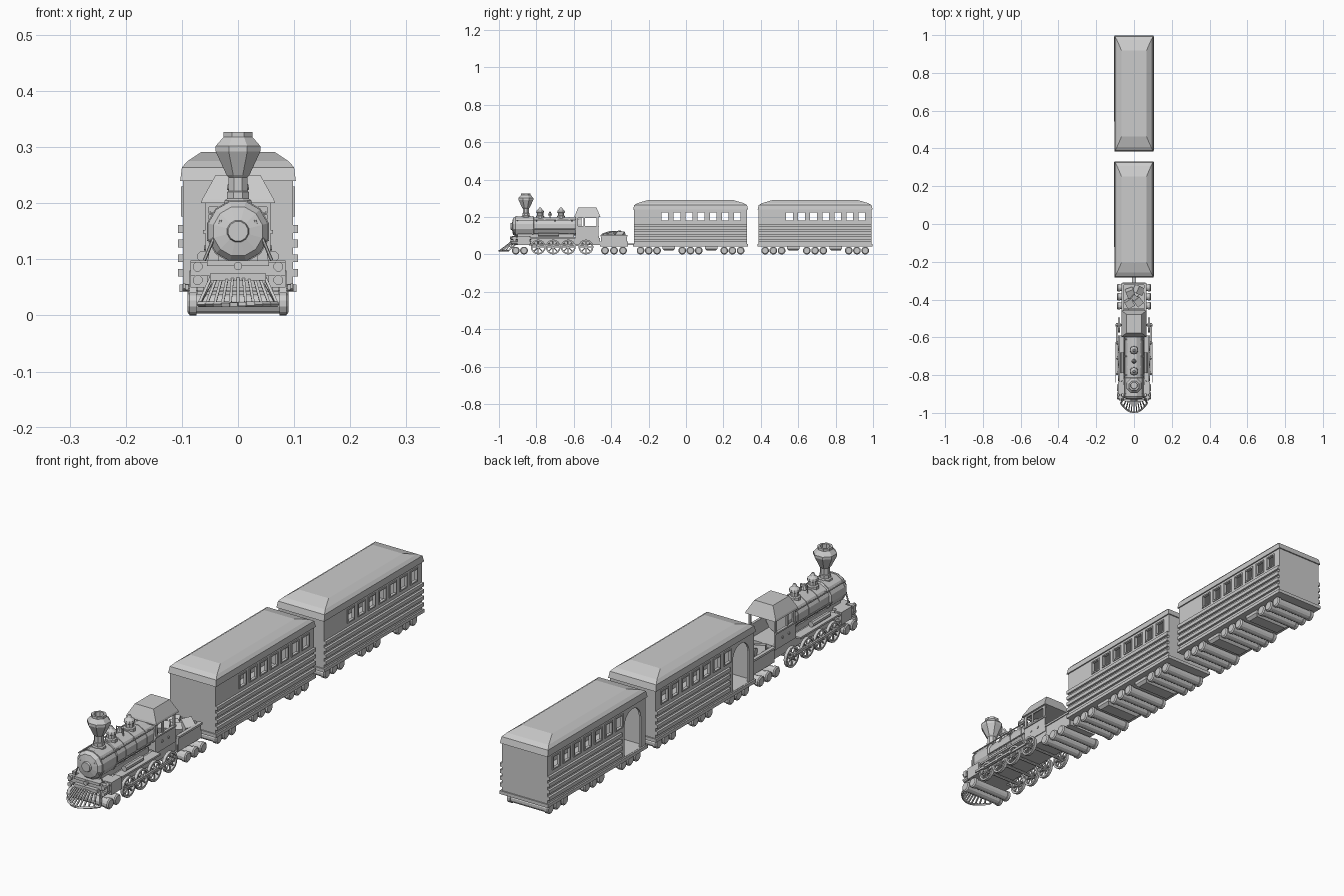
import bpy, bmesh, math, random
from mathutils import Vector, Matrix

if "Cube" in bpy.data.objects:
    bpy.data.objects.remove(bpy.data.objects["Cube"])
random.seed(4)

def make(name, bm):
    bmesh.ops.recalc_face_normals(bm, faces=bm.faces)
    me = bpy.data.meshes.new(name)
    bm.to_mesh(me)
    bm.free()
    ob = bpy.data.objects.new(name, me)
    bpy.context.collection.objects.link(ob)
    return ob

def loft(bm, rings):
    vs = [[bm.verts.new(p) for p in r] for r in rings]
    n = len(vs[0])
    for a, b in zip(vs, vs[1:]):
        for i in range(n):
            bm.faces.new((a[i], a[(i + 1) % n], b[(i + 1) % n], b[i]))
    bm.faces.new(vs[0][::-1])
    bm.faces.new(vs[-1])

def layers(bm, rows):  # stacked rectangles: half width, y0, y1, z
    loft(bm, [[(-h, a, z), (h, a, z), (h, b, z), (-h, b, z)] for h, a, b, z in rows])

def box(bm, x0, x1, y0, y1, z0, z1):
    loft(bm, [[(x0, y0, z), (x1, y0, z), (x1, y1, z), (x0, y1, z)] for z in (z0, z1)])

def lathe(bm, profile, origin=(0, 0, 0), axis=(0, 0, 1), n=8):  # (radius, distance)
    m = Matrix.Translation(origin) @ Vector((0, 0, 1)).rotation_difference(Vector(axis)).to_matrix().to_4x4()
    loft(bm, [[m @ Vector((r * math.cos(t), r * math.sin(t), h))
               for t in [(i + .5) * math.tau / n for i in range(n)]] for r, h in profile])

def rod(bm, a, b, r, n=8):
    a, b = Vector(a), Vector(b)
    lathe(bm, [(r, 0), (r, (b - a).length)], a, (b - a).normalized(), n)

def cut(ob, cutter):
    mod = ob.modifiers.new("cut", 'BOOLEAN')
    mod.operation, mod.solver, mod.object = 'DIFFERENCE', 'EXACT', cutter
    me = bpy.data.meshes.new_from_object(ob.evaluated_get(bpy.context.evaluated_depsgraph_get()))
    ob.modifiers.clear()
    ob.data = me

def rollers(name, ys):  # small wheels on wide axles
    bm = bmesh.new()
    for y in ys:
        lathe(bm, [(.016, -.09), (.021, -.086), (.021, -.074), (.018, -.074),
                   (.018, .074), (.021, .074), (.021, .086), (.016, .09)], (0, y, .021), (1, 0, 0), 12)
    make(name, bm)

# Passenger cars
def car(tag, y0):
    y1, L = y0 + .615, .615
    body = bmesh.new()
    box(body, -.098, .098, y0 + .005, y1 - .005, .045, .245)
    body = make(tag + "_body", body)
    inner = bmesh.new()
    box(inner, -.09, .09, y0 + .013, y1 - .013, .055, .238)
    # window openings and frames
    holes, frames = bmesh.new(), bmesh.new()
    for i in range(7):
        c = y0 + .17 + i * .0645
        box(holes, -.2, .2, c - .018, c + .018, .181, .225)
        for s in (-1, 1):
            a, b = sorted((s * .095, s * .1015))
            box(frames, a, b, c - .023, c + .023, .176, .23)
    frames = make(tag + "_window_frames", frames)
    # arched doorway on the left side
    door = bmesh.new()
    dc, r = y0 + .085, .05
    arch = [(dc + r, .056)] + [(dc + r * math.cos(t), .175 + r * math.sin(t))
            for t in [i * math.pi / 10 for i in range(11)]] + [(dc - r, .056)]
    loft(door, [[(x, y, z) for y, z in arch] for x in (-.2, -.05)])
    cutters = [make("inner_cutter", inner), make("window_cutter", holes), make("door_cutter", door)]
    for c in cutters:
        cut(body, c)
    cut(frames, cutters[1])
    for c in cutters:
        bpy.data.objects.remove(c)
    # roof
    bm = bmesh.new()
    layers(bm, [(.103, y0, y1, .24), (.1, y0 + .006, y1 - .006, .264), (.09, y0 + .025, y1 - .025, .275),
                (.066, y0 + .08, y1 - .08, .291)])
    make(tag + "_roof", bm)
    # side slats and sill
    bm = bmesh.new()
    for z in (.076, .102, .128, .154):
        box(bm, .095, .107, y0 + .005, y1 - .005, z - .007, z + .007)
        box(bm, -.107, -.095, y0 + .16, y1 - .005, z - .007, z + .007)
    make(tag + "_side_slats", bm)
    bm = bmesh.new()
    box(bm, -.104, .104, y0, y1, .042, .055)
    make(tag + "_sill", bm)
    bm = bmesh.new()
    for f in (.31, .68):
        layers(bm, [(.07, y0 + f * L - .024, y0 + f * L + .024, .02), (.08, y0 + f * L - .033, y0 + f * L + .033, .03),
                    (.08, y0 + f * L - .033, y0 + f * L + .033, .044)])
    make(tag + "_underfloor_boxes", bm)
    rollers(tag + "_wheels", [y0 + .04 + g + k * .044 for g in (0, .223, .447) for k in range(3)])

car("front_car", -.283)
car("rear_car", .383)

# Boiler with smokebox, nose and bands
bm = bmesh.new()
lathe(bm, [(.018, -.937), (.02, -.93), (.045, -.925), (.055, -.912), (.055, -.815), (.05, -.812), (.05, -.56)],
      (0, 0, .15), (0, 1, 0), 12)
for y in (-.905, -.82, -.755, -.69, -.625):
    r = .057 if y < -.815 else .052
    lathe(bm, [(r, y - .004), (r, y + .004)], (0, 0, .15), (0, 1, 0), 12)
make("boiler", bm)

# Smokestack, hollow at the top
bm = bmesh.new()
lathe(bm, [(.026, .195), (.026, .205), (.021, .208), (.021, .22), (.018, .222), (.018, .246), (.022, .25),
           (.043, .292), (.043, .302), (.028, .318), (.028, .327), (.019, .327), (.017, .29)], (0, -.856, 0))
make("smokestack", bm)

# Domes and bell
bm = bmesh.new()
for y in (-.78, -.668):
    lathe(bm, [(.023, .19), (.022, .205), (.017, .208), (.017, .222), (.021, .225), (.019, .234),
               (.009, .243), (.005, .252)], (0, y, 0), n=10)
make("domes", bm)
bm = bmesh.new()
lathe(bm, [(.012, .208), (.011, .212), (.007, .222), (.002, .23)], (0, -.727, 0))
for s in (-1, 1):
    rod(bm, (s * .015, -.727, .195), (s * .015, -.727, .226), .002, 6)
rod(bm, (-.015, -.727, .226), (.015, -.727, .226), .002, 6)
make("bell", bm)

# Chassis, running boards, front beam and steam cylinders
bm = bmesh.new()
box(bm, -.055, .055, -.91, -.46, .05, .088)
box(bm, -.035, .035, -.9, -.6, .085, .11)
box(bm, -.085, .085, -.925, -.91, .07, .095)
box(bm, -.055, .055, -.93, -.85, .088, .098)
lathe(bm, [(.008, 0), (.008, .02)], (0, -.94, .088), (0, 1, 0))
box(bm, -.012, .012, -.47, -.44, .05, .06)
make("chassis", bm)
bm = bmesh.new()
for s in (-1, 1):
    a, b = sorted((s * .045, s * .08))
    box(bm, a, b, -.83, -.59, .086, .093)
    a, b = sorted((s * .055, s * .085))
    box(bm, a, b, -.9, -.835, .05, .098)
    for z in (.087, .063):
        rod(bm, (s * .072, -.935, z), (s * .072, -.83, z), .009)
    rod(bm, (s * .062, -.79, .105), (s * .062, -.68, .105), .011)
make("cylinders_and_running_boards", bm)

# Handrails and pipes
bm = bmesh.new()
for s in (-1, 1):
    rod(bm, (s * .05, -.91, .183), (s * .05, -.59, .183), .0025, 6)
    for y in (-.9, -.8, -.7, -.61):
        rod(bm, (s * .038, y, .178), (s * .051, y, .183), .003, 6)
    rod(bm, (s * .053, -.82, .135), (s * .053, -.59, .135), .003, 6)
    rod(bm, (s * .03, -.925, .17), (s * .06, -.915, .098), .003, 6)
make("handrails", bm)

# Spoked driving wheels, axles and coupling rods
drive = (-.79, -.71, -.63, -.535)
bm = bmesh.new()
for y in drive:
    rod(bm, (-.09, y, .04), (.09, y, .04), .006)
    for s in (-1, 1):
        c = Vector((s * .08, y, .04))
        n = 16
        rings = [[c + Vector((dx, r * math.cos(i * math.tau / n), r * math.sin(i * math.tau / n)))
                  for i in range(n)] for r, dx in ((.032, -.006), (.04, -.006), (.04, .006), (.032, .006), (.032, -.006))]
        vs = [[bm.verts.new(p) for p in r] for r in rings[:4]]
        for j in range(4):
            for i in range(n):
                p, q = vs[j], vs[(j + 1) % 4]
                bm.faces.new((p[i], p[(i + 1) % n], q[(i + 1) % n], q[i]))
        rod(bm, c - Vector((.008, 0, 0)), c + Vector((.008, 0, 0)), .011)
        for k in range(8):
            t = k * math.tau / 8
            rod(bm, c, c + Vector((0, .034 * math.cos(t), .034 * math.sin(t))), .003, 5)
make("driving_wheels", bm)
bm = bmesh.new()
for s in (-1, 1):
    a, b = sorted((s * .088, s * .094))
    box(bm, a, b, -.8, -.525, .045, .055)
    a, b = sorted((s * .094, s * .098))
    box(bm, a, b, -.84, -.63, .048, .057)
    for y in drive:
        rod(bm, (s * .08, y, .05), (s * .099, y, .05), .007)
make("coupling_rods", bm)
rollers("pilot_wheels", (-.91, -.866))

# Slatted pilot at the front
bm = bmesh.new()
N = 10
low = [Vector((.07 * u, -.998 + .05 * u * u, .02)) for u in [-1 + 2 * i / N for i in range(N + 1)]]
top = [Vector((.048 * u, -.935 + .015 * u * u, .068)) for u in [-1 + 2 * i / N for i in range(N + 1)]]
for a, b in zip(low, top):
    rod(bm, a, b, .0035, 4)
for pts, r in ((low, .005), (top, .006)):
    for a, b in zip(pts, pts[1:]):
        rod(bm, a, b, r, 4)
for s in (-1, 1):
    rod(bm, (s * .07, -.948, .02), (s * .045, -.9, .065), .004, 4)
box(bm, -.05, .05, -.94, -.9, .062, .075)
make("pilot", bm)

# Cab: low walls, posts, roof
bm = bmesh.new()
box(bm, -.058, .058, -.585, -.465, .085, .1)
box(bm, -.058, .058, -.59, -.582, .095, .155)
box(bm, -.058, .058, -.59, -.582, .193, .206)
for s in (-1, 1):
    a, b = sorted((s * .052, s * .058))
    box(bm, a, b, -.59, -.468, .085, .15)
    box(bm, a, b, -.59, -.468, .194, .206)
    for y, w in ((-.59, .012), (-.549, .01), (-.478, .01)):
        box(bm, a, b, y, y + w, .14, .2)
    a, b = sorted((s * .052, s * .062))
    box(bm, a, b, -.59, -.466, .146, .152)
    for y in (-.55, -.51):
        rod(bm, (s * .055, y, .12), (s * .061, y, .12), .005)
make("cab", bm)
bm = bmesh.new()
layers(bm, [(.066, -.597, -.457, .2), (.064, -.595, -.46, .207), (.04, -.577, -.478, .25)])
make("cab_roof", bm)

# Tender with coal
bm = bmesh.new()
box(bm, -.06, .06, -.46, -.31, .042, .07)
for s in (-1, 1):
    a, b = sorted((s * .054, s * .062))
    box(bm, a, b, -.455, -.315, .045, .1)
    a, b = sorted((s * .052, s * .066))
    box(bm, a, b, -.457, -.312, .096, .104)
box(bm, -.06, .06, -.323, -.315, .045, .104)
box(bm, -.06, .06, -.455, -.447, .045, .09)
box(bm, -.01, .01, -.315, -.275, .05, .06)
make("tender", bm)
bm = bmesh.new()
for x, y, z, s in ((-.025, -.42, .095, .042), (.022, -.41, .1, .04), (-.02, -.365, .1, .042),
                   (.025, -.35, .095, .042), (0, -.39, .108, .03)):
    rot = Matrix.Rotation(random.uniform(.3, 1.2), 4, 'Z') @ Matrix.Rotation(random.uniform(.2, .7), 4, 'X')
    bmesh.ops.create_cube(bm, size=s, matrix=Matrix.Translation((x, y, z)) @ rot)
make("coal", bm)
rollers("tender_wheels", (-.433, -.385, -.337))
